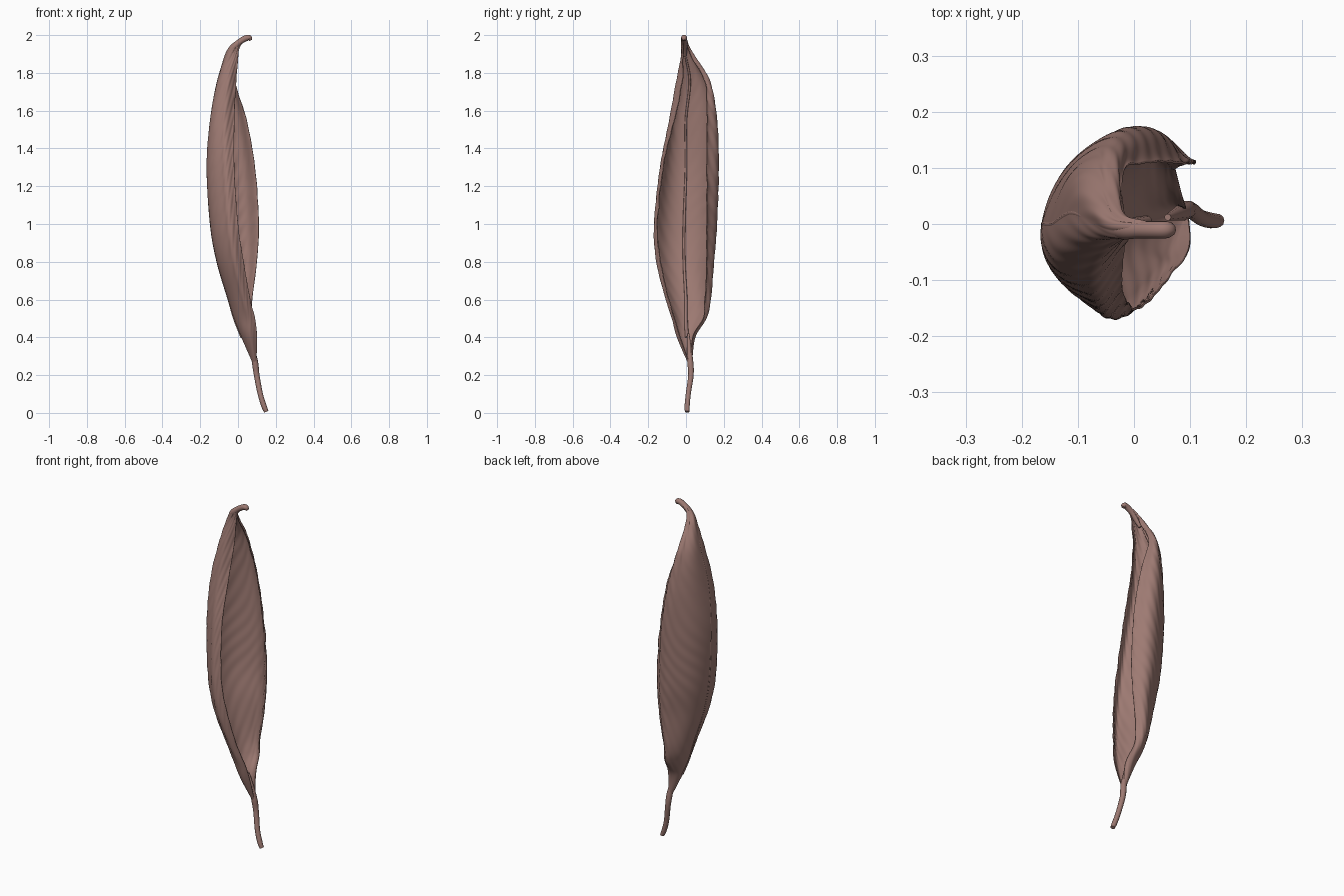
import bpy, math
from mathutils import Vector

if "Cube" in bpy.data.objects:
    bpy.data.objects.remove(bpy.data.objects["Cube"])

mat = bpy.data.materials.new("dry_leaf")
mat.diffuse_color = (0.34, 0.195, 0.17, 1)
mat.use_nodes = True
mat.node_tree.nodes["Principled BSDF"].inputs["Base Color"].default_value = mat.diffuse_color


def spline(pts, t):
    """Catmull-Rom through pts, t in 0..1"""
    n = len(pts) - 1
    i = min(int(t * n), n - 1)
    u = t * n - i
    p1, p2 = pts[i], pts[i + 1]
    p0 = pts[i - 1] if i > 0 else p1 * 2 - p2
    p3 = pts[i + 2] if i + 2 <= n else p2 * 2 - p1
    return 0.5 * (p1 * 2 + (p2 - p0) * u + (p0 * 2 - p1 * 5 + p2 * 4 - p3) * u * u
                  + (p1 * 3 - p0 - p2 * 3 + p3) * u ** 3)


def tube(name, pts, radii, steps=40):
    cu = bpy.data.curves.new(name, 'CURVE')
    cu.dimensions = '3D'
    cu.bevel_depth = 1.0
    cu.bevel_resolution = 3
    cu.use_fill_caps = True
    sp = cu.splines.new('POLY')
    sp.points.add(steps)
    rad = [Vector((r, 0, 0)) for r in radii]
    for k, p in enumerate(sp.points):
        t = k / steps
        p.co = (*spline(pts, t), 1)
        p.radius = spline(rad, t).x
    sp.use_smooth = True
    ob = bpy.data.objects.new(name, cu)
    bpy.context.collection.objects.link(ob)
    cu.materials.append(mat)
    return ob


# curled cross-sections: z, front edge, front bulge, midrib, back bulge, back edge (x, y each)
sections = [
    (0.25, .096, .022, .094, .018, .086, .02, .086, .028, .093, .028),
    (0.40, .10, -.03, .06, -.045, .02, .005, .05, .045, .09, .035),
    (0.50, .09, -.06, .045, -.07, -.02, 0, .025, .095, .075, .09),
    (0.60, .065, -.09, .02, -.10, -.05, 0, .01, .118, .075, .10),
    (0.80, .03, -.135, -.03, -.148, -.11, -.01, .0, .132, .10, .11),
    (1.00, .0, -.15, -.06, -.158, -.145, -.01, -.02, .15, .11, .11),
    (1.30, -.02, -.12, -.08, -.128, -.163, 0, -.03, .162, .09, .11),
    (1.55, -.02, -.06, -.08, -.085, -.145, 0, -.05, .152, .045, .11),
    (1.75, -.01, -.02, -.06, -.05, -.11, .02, -.06, .115, -.015, .10),
    (1.88, .0, -.015, -.03, -.025, -.068, 0, -.05, .045, -.02, .03),
    (1.94, .01, -.015, -.01, -.022, -.038, -.01, -.03, .008, -.01, .008),
    (1.975, .045, -.012, .03, -.018, .01, -.01, .01, .0, .03, .0),
    (1.985, .06, -.012, .055, -.014, .045, -.01, .05, -.005, .058, -.005),
]
rails = [[Vector((s[1 + 2 * j], s[2 + 2 * j], s[0])) for s in sections] for j in range(5)]

# leaf blade: surface lofted between the rails, with fine slanting veins
NZ, NU = 260, 96
verts, faces = [], []
for a in range(NZ + 1):
    t = a / NZ
    row = [spline(r, t) for r in rails]
    for b in range(NU + 1):
        u = b / NU
        p = spline(row, u)
        tan = spline(row, min(u + .01, 1)) - spline(row, max(u - .01, 0))
        inward = Vector((tan.y, -tan.x, 0)).normalized()
        side = abs(u - .5) * 2
        env = max(0, math.sin(math.pi * t)) ** 1.2
        # fuller round back between the rails
        bulge = (0, .012, .012, .016)[min(int(u * 4), 3)] if u > .25 else 0
        bulge *= math.sin(4 * math.pi * u) ** 2
        vein = math.sin(p.z * 62 - side * 34 + 1.5 * math.sin(p.z * 9 + u * 4))
        edge = side ** 8 * math.sin(p.z * 25 + u * 5 + 2 * math.sin(p.z * 11))
        p = p + inward * env * (0.0011 * vein * min(1, side * 4) + 0.002 * edge - bulge)
        verts.append(p)
for a in range(NZ):
    for b in range(NU):
        i = a * (NU + 1) + b
        faces.append((i, i + 1, i + NU + 2, i + NU + 1))
me = bpy.data.meshes.new("leaf_blade")
me.from_pydata(verts, [], faces)
me.materials.append(mat)
me.shade_smooth()
blade = bpy.data.objects.new("leaf_blade", me)
bpy.context.collection.objects.link(blade)
sol = blade.modifiers.new("thickness", 'SOLIDIFY')
sol.thickness = 0.004
sol.offset = 0

# midrib: low ridge on the inside of the curl
mid = [p + Vector((0.003, 0, 0)) for p in rails[2][1:10]]
tube("midrib", mid, [.01, .009, .008, .007, .007, .006, .006, .006, .005], 90)

# stem below and hooked tip above
tube("stem", [Vector(p) for p in ((.06, .012, .42), (.088, .022, .28), (.099, .026, .2),
                                  (.118, .012, .1), (.138, .006, .035), (.15, .006, .006))],
     [.006, .016, .015, .014, .014, .012])
tube("hooked_tip", [Vector(p) for p in ((-.045, -.005, 1.89), (-.022, -.01, 1.935), (.01, -.01, 1.965),
                                        (.043, -.01, 1.984), (.06, -.01, 1.984), (.067, -.01, 1.972))],
     [.008, .017, .016, .016, .015, .008])
